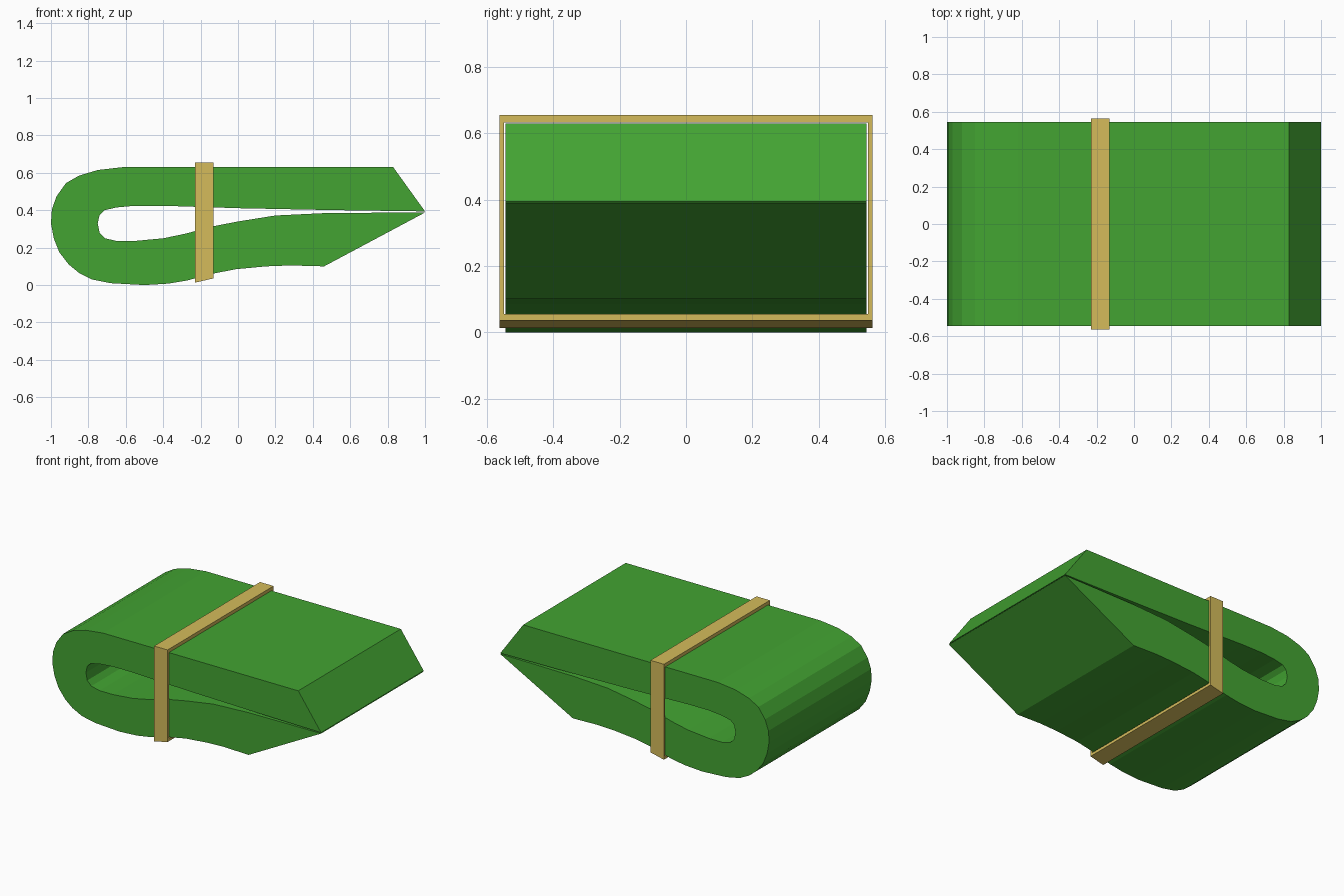
import bpy, bmesh

if "Cube" in bpy.data.objects:
    bpy.data.objects.remove(bpy.data.objects["Cube"])


def material(name, rgb):
    m = bpy.data.materials.new(name)
    m.diffuse_color = (*rgb, 1)
    m.use_nodes = True
    m.node_tree.nodes["Principled BSDF"].inputs["Base Color"].default_value = m.diffuse_color
    return m


def finish(bm, name, mat):
    bmesh.ops.recalc_face_normals(bm, faces=bm.faces)
    me = bpy.data.meshes.new(name)
    bm.to_mesh(me)
    bm.free()
    me.materials.append(mat)
    ob = bpy.data.objects.new(name, me)
    bpy.context.collection.objects.link(ob)
    return ob


green = material("leaf green", (0.056, 0.37, 0.032))
gold = material("straw gold", (0.66, 0.50, 0.105))

# Folded mat: one side profile (x, z), outer skin then the inner skin of the fold
outer = [(1, .394), (.83, .63), (-.62, .63), (-.75, .615), (-.85, .585), (-.92, .545),
         (-.97, .475), (-.995, .405), (-1, .33), (-.985, .25), (-.955, .175),
         (-.905, .11), (-.85, .065), (-.78, .03), (-.68, .01), (-.5, .0),
         (-.37, .008), (-.27, .025), (-.15, .058), (-.01, .085), (.15, .1),
         (.28, .105), (.46, .1), (1, .388)]
inner = [(.75, .387), (.45, .384), (.2, .372), (0, .34), (-.13, .315), (-.28, .275),
         (-.4, .25), (-.55, .236), (-.65, .236), (-.71, .25), (-.74, .28),
         (-.75, .33), (-.74, .375), (-.715, .4), (-.65, .415), (-.55, .424),
         (-.4, .424), (0, .411), (.5, .401)]
bm = bmesh.new()
face = bm.faces.new([bm.verts.new((x, -.545, z)) for x, z in outer + inner])
ext = bmesh.ops.extrude_face_region(bm, geom=[face], use_keep_orig=True)
bmesh.ops.translate(bm, vec=(0, 1.09, 0),
                    verts=[v for v in ext["geom"] if isinstance(v, bmesh.types.BMVert)])
finish(bm, "folded_mat", green)

# Tie band: rectangular loop, its underside slanted to follow the mat
x0, x1 = -.23, -.13


def loop(x, half, low, high):
    return [bm.verts.new((x, y, z)) for y, z in
            ((-half, low), (half, low), (half, high), (-half, high))]


bm = bmesh.new()
rings = [loop(x0, .563, .013, .655), loop(x1, .563, .036, .655),
         loop(x1, .549, .055, .632), loop(x0, .549, .032, .632)]
for a, b in zip(rings, rings[1:] + rings[:1]):
    for i in range(4):
        j = (i + 1) % 4
        bm.faces.new((a[i], a[j], b[j], b[i]))
finish(bm, "tie_band", gold)
